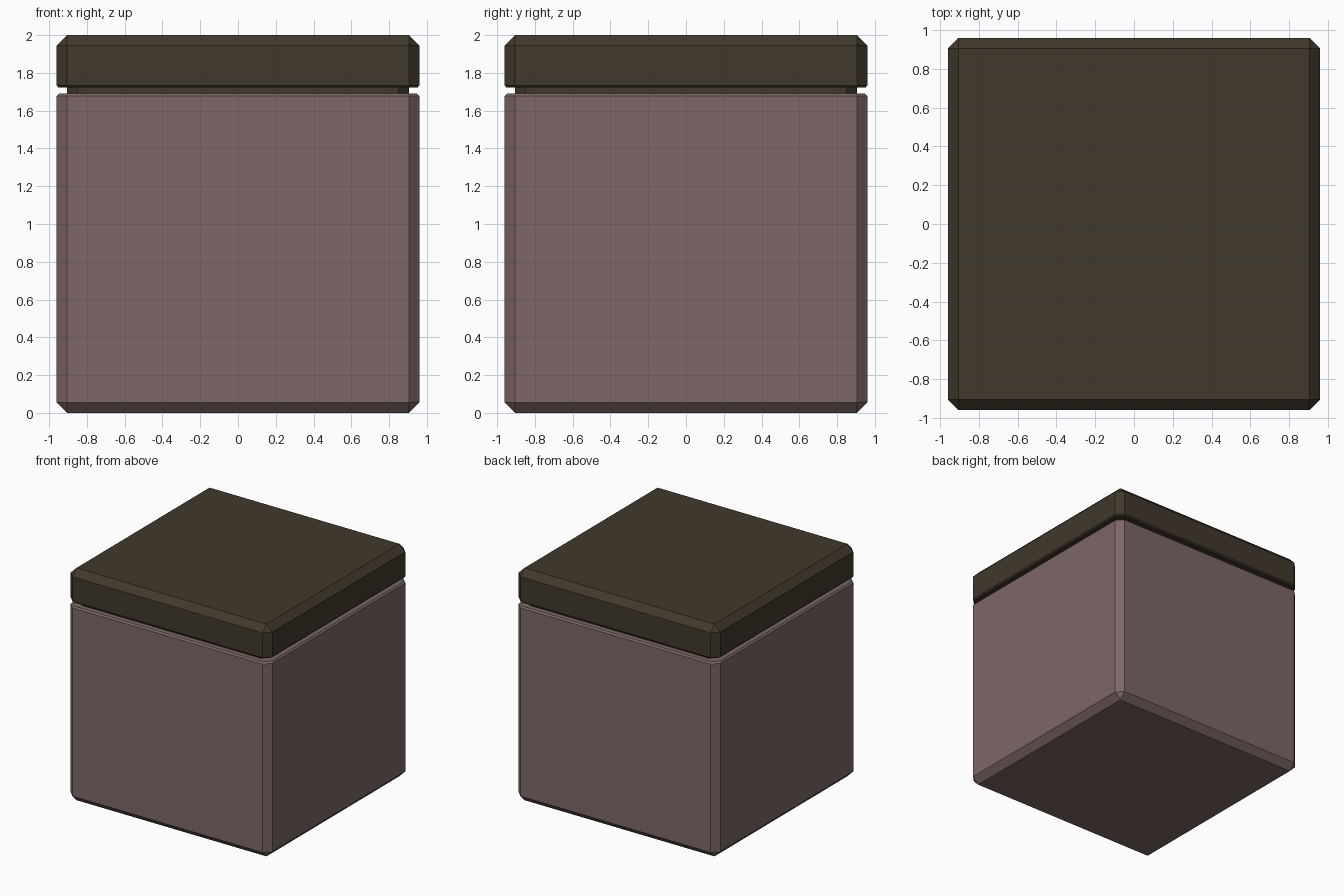
import bpy
import bmesh

if "Cube" in bpy.data.objects:
    bpy.data.objects.remove(bpy.data.objects["Cube"])


def material(name, color):
    m = bpy.data.materials.new(name)
    m.diffuse_color = (*color, 1)
    m.use_nodes = True
    m.node_tree.nodes["Principled BSDF"].inputs["Base Color"].default_value = m.diffuse_color
    return m


def chamfered_block(name, rings, mat):
    """Loft square rings with cut corners; each ring is (z, half width, corner cut)."""
    bm = bmesh.new()
    loops = []
    for z, h, c in rings:
        k = h - c
        pts = [(h, -k), (h, k), (k, h), (-k, h), (-h, k), (-h, -k), (-k, -h), (k, -h)]
        loops.append([bm.verts.new((x, y, z)) for x, y in pts])
    for low, high in zip(loops, loops[1:]):
        for i in range(8):
            j = (i + 1) % 8
            bm.faces.new((low[i], low[j], high[j], high[i]))
    bm.faces.new(loops[0][::-1])
    bm.faces.new(loops[-1])
    bmesh.ops.remove_doubles(bm, verts=bm.verts, dist=0.0005)
    bmesh.ops.recalc_face_normals(bm, faces=bm.faces)
    mesh = bpy.data.meshes.new(name)
    bm.to_mesh(mesh)
    bm.free()
    mesh.materials.append(mat)
    ob = bpy.data.objects.new(name, mesh)
    bpy.context.collection.objects.link(ob)
    return ob


body_mat = material("dusty_mauve", (0.20, 0.137, 0.133))
lid_mat = material("dark_olive", (0.052, 0.040, 0.025))

# Main box: wide bottom chamfer, narrow chamfer at the rim
chamfered_block("box_body", [(0, 0.905, 0), (0.055, 0.96, 0.055),
                             (1.677, 0.96, 0.055), (1.69, 0.948, 0.05)], body_mat)

# Recessed neck showing in the gap
chamfered_block("lid_neck", [(1.65, 0.905, 0.055), (1.76, 0.905, 0.055)], lid_mat)

# Lid: narrow chamfer below, wide chamfer on top
chamfered_block("lid", [(1.722, 0.95, 0.05), (1.733, 0.96, 0.055),
                        (1.945, 0.96, 0.055), (2.0, 0.905, 0)], lid_mat)
